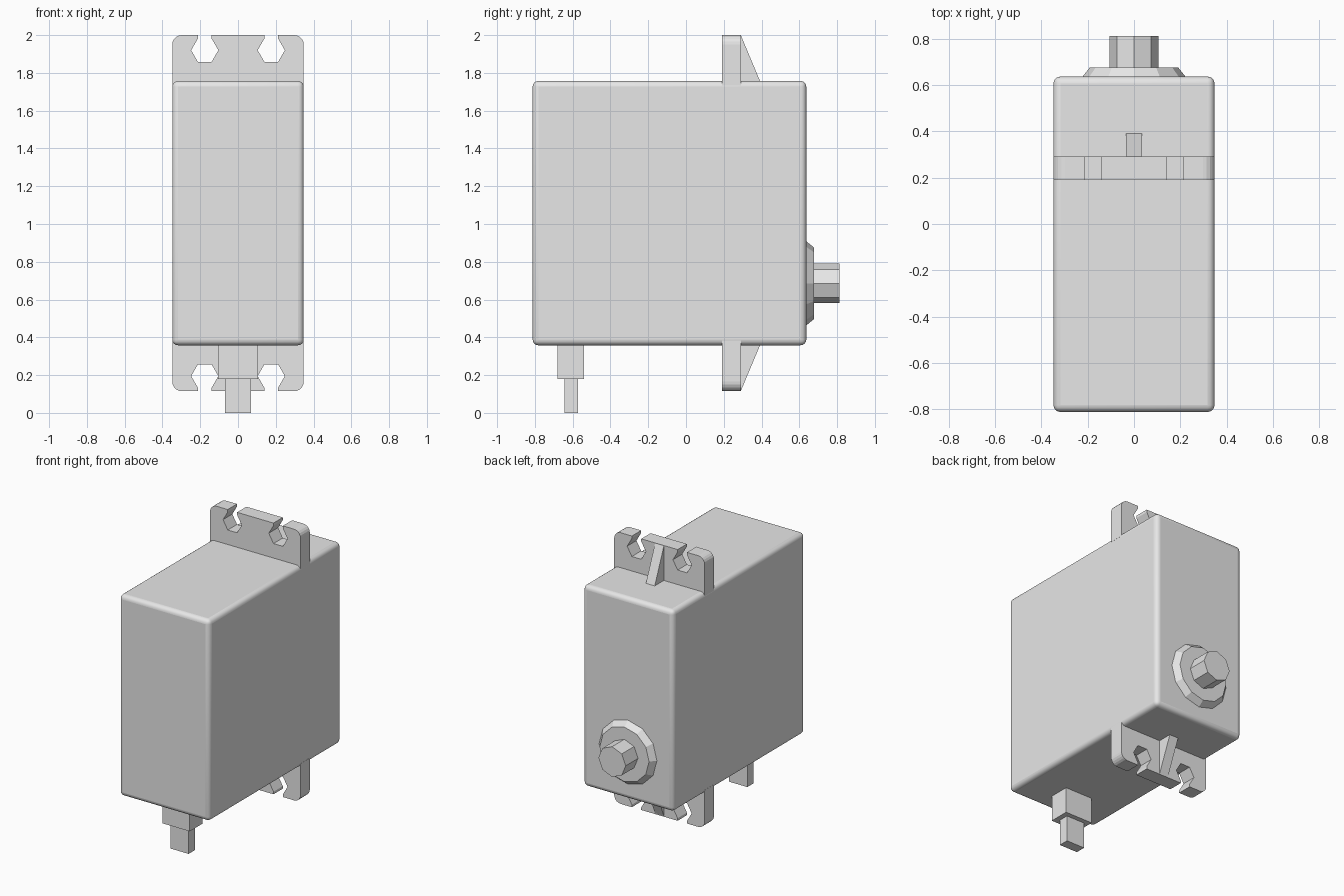
import bpy, bmesh
from math import cos, sin, pi, radians
from mathutils import Matrix, Vector

cube = bpy.data.objects.get("Cube")
if cube:
    bpy.data.objects.remove(cube, do_unlink=True)

grey = bpy.data.materials.new("light_grey_plastic")
grey.use_nodes = True
grey.diffuse_color = (0.8, 0.8, 0.8, 1)
grey.node_tree.nodes["Principled BSDF"].inputs["Base Color"].default_value = (0.8, 0.8, 0.8, 1)

HALF_WIDTH = 0.348
BODY_TOP = 1.757
MID_Z = 1.0575      # mirror height of the two mounting tabs
SHAFT_Z = 0.686


def finish(name, bm):
    bmesh.ops.recalc_face_normals(bm, faces=bm.faces)
    mesh = bpy.data.meshes.new(name)
    bm.to_mesh(mesh)
    bm.free()
    mesh.materials.append(grey)
    obj = bpy.data.objects.new(name, mesh)
    bpy.context.collection.objects.link(obj)
    return obj


def box(name, low, high):
    low, high = Vector(low), Vector(high)
    bm = bmesh.new()
    bmesh.ops.create_cube(bm, size=1, matrix=Matrix.Translation((low + high) / 2)
                          @ Matrix.Diagonal((*(high - low), 1)))
    return finish(name, bm)


def prism(name, points, depth):
    """Extrude a closed outline of 3D points along a vector."""
    bm = bmesh.new()
    face = bm.faces.new([bm.verts.new(p) for p in points])
    new = bmesh.ops.extrude_face_region(bm, geom=[face])["geom"]
    bmesh.ops.translate(bm, vec=depth,
                        verts=[v for v in new if isinstance(v, bmesh.types.BMVert)])
    return finish(name, bm)


def cone_along_y(name, sides, r_front, r_back, y0, y1):
    bm = bmesh.new()
    bmesh.ops.create_cone(bm, cap_ends=True, segments=sides, radius1=r_front, radius2=r_back,
                          depth=y1 - y0, matrix=Matrix.Translation((0, (y0 + y1) / 2, SHAFT_Z))
                          @ Matrix.Rotation(radians(-90), 4, "X"))
    return finish(name, bm)


# Case with softly rounded edges
case = box("case", (-HALF_WIDTH, -0.812, 2 * MID_Z - BODY_TOP), (HALF_WIDTH, 0.637, BODY_TOP))
bevel = case.modifiers.new("rounded_edges", "BEVEL")
bevel.width = 0.03
bevel.segments = 4
bpy.context.view_layer.objects.active = case
case.select_set(True)
bpy.ops.object.shade_smooth_by_angle(angle=radians(35))
case.select_set(False)

# Half outline of a mounting tab: hexagonal screw slot, then rounded outer corner
hole_x, hole_z, r = 0.176, 1.92, 0.072
half = [(hole_x - r / 2, 2.0)]
for degrees in (120, 180, 240, 300, 0, 60):
    a = radians(degrees)
    half.append((hole_x + r * cos(a), hole_z + r * sin(a)))
half.append((hole_x + r / 2, 2.0))
for i in range(6):
    a = pi / 2 * (1 - i / 5)
    half.append((HALF_WIDTH - 0.05 + 0.05 * cos(a), 1.95 + 0.05 * sin(a)))
half.append((HALF_WIDTH, BODY_TOP - 0.025))
outline = half + [(-x, z) for x, z in reversed(half)]

# Side profile of the triangular rib behind each tab
rib = [(0.28, 2.0), (0.29, 2.0), (0.394, BODY_TOP - 0.005), (0.28, BODY_TOP - 0.005)]

# Upper and lower tabs with their ribs
for prefix, flip in (("upper", 1), ("lower", -1)):
    def height(z):
        return MID_Z + flip * (z - MID_Z)
    prism(prefix + "_mounting_tab", [(x, 0.19, height(z)) for x, z in outline], (0, 0.102, 0))
    prism(prefix + "_rib", [(-0.034, y, height(z)) for y, z in rib], (0.068, 0, 0))

# Output boss and octagonal shaft
cone_along_y("output_boss", 12, 0.228, 0.19, 0.63, 0.677)
cone_along_y("output_shaft", 8, 0.105, 0.105, 0.66, 0.812)

# Cable outlet under the case
box("cable_strain_relief", (-0.105, -0.68, 0.18), (0.105, -0.54, 0.38))
box("cable_stub", (-0.07, -0.643, 0.0), (0.07, -0.573, 0.19))
